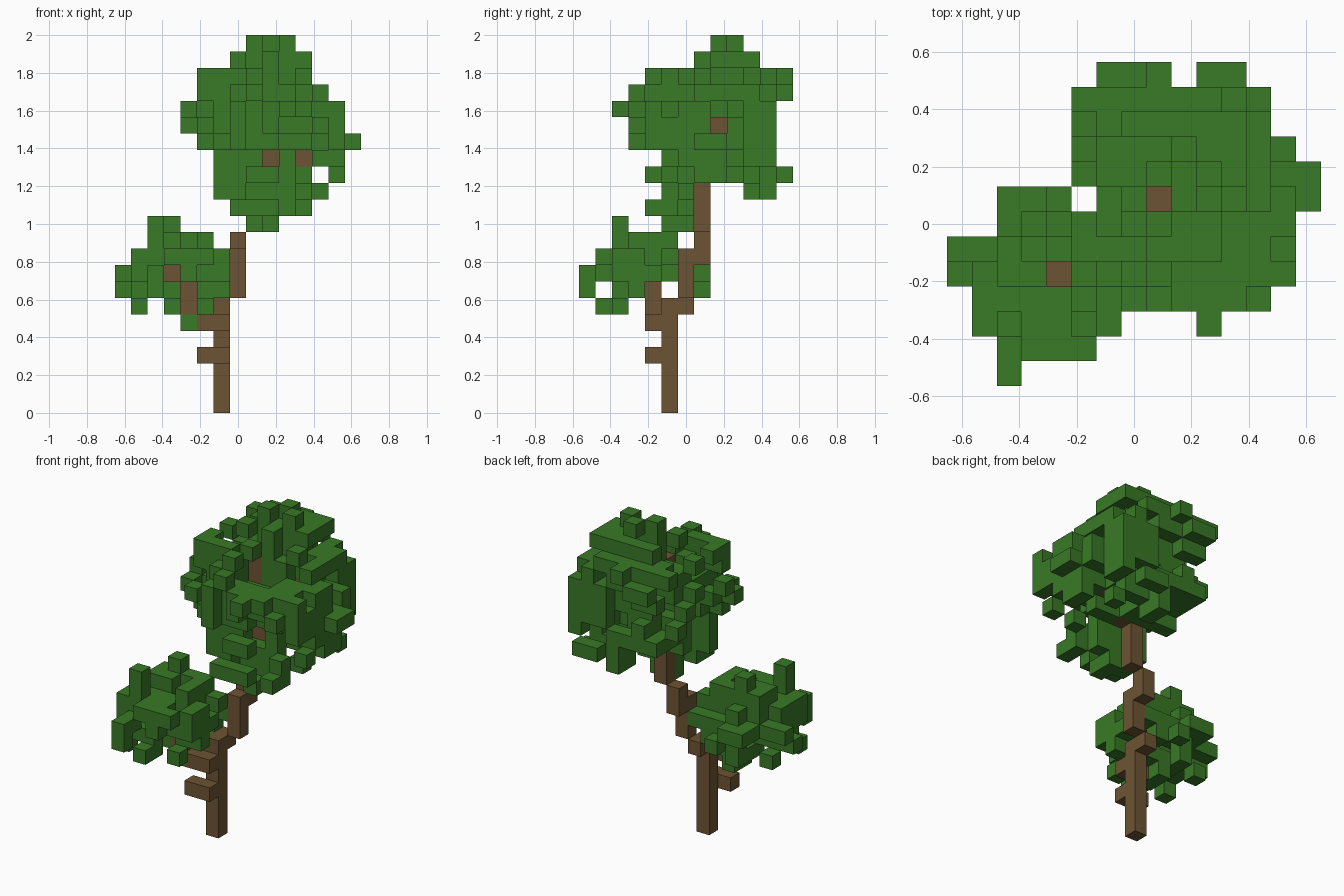
import bpy, bmesh, random
from itertools import product
from mathutils import Vector

cube = bpy.data.objects.get("Cube")
if cube:
    bpy.data.objects.remove(cube, do_unlink=True)

SIZE = 2 / 23                                  # edge of one block
ORIGIN = Vector((-7.5, -6.5, 0)) * SIZE        # corner of block (0, 0, 0)
random.seed(4)


def material(name, color):
    mat = bpy.data.materials.new(name)
    mat.use_nodes = True
    mat.diffuse_color = color
    mat.node_tree.nodes["Principled BSDF"].inputs["Base Color"].default_value = color
    return mat


def block_object(name, cells, mat):
    """Join blocks into one mesh, keeping only the outer faces."""
    bm = bmesh.new()
    for cell in cells:
        for axis, side in product(range(3), (0, 1)):
            step = [0, 0, 0]
            step[axis] = 2 * side - 1
            if tuple(c + s for c, s in zip(cell, step)) in cells:
                continue
            u, v = (axis + 1) % 3, (axis + 2) % 3
            corners = []
            for a, b in ((0, 0), (1, 0), (1, 1), (0, 1)):
                p = Vector(cell)
                p[axis] += side
                p[u] += a
                p[v] += b
                corners.append(bm.verts.new(ORIGIN + p * SIZE))
            bm.faces.new(corners if side else corners[::-1])
    bmesh.ops.remove_doubles(bm, verts=bm.verts, dist=SIZE / 100)
    mesh = bpy.data.meshes.new(name)
    bm.to_mesh(mesh)
    bm.free()
    mesh.materials.append(mat)
    obj = bpy.data.objects.new(name, mesh)
    bpy.context.collection.objects.link(obj)


def block(*cell):
    return {cell}


def run(start, end):
    """All blocks in the box between two corner blocks."""
    return set(product(*(range(a, b + 1) for a, b in zip(start, end))))


def outline(rows, top):
    """Rows from the top down; letter pairs are the first and last block (a = 0)."""
    filled = set()
    for n, row in enumerate(rows.split()):
        for first, last in zip(row[::2], row[1::2]):
            filled |= {(i - ord("a"), top - n) for i in range(ord(first), ord(last) + 1)}
    return filled


def canopy(front, side, plan, clear, bars):
    """Carve a ragged leaf mass that keeps its three outlines and its long bars."""
    cells = {(x, y, z) for (x, z), (y, w) in product(front, side)
             if z == w and (x, y) in plan} - clear
    low = Vector([min(c[a] for c in cells) for a in range(3)])
    high = Vector([max(c[a] for c in cells) for a in range(3)])
    middle, radius = (low + high) / 2, (high - low) / 2 + Vector((0.5, 0.5, 0.5))

    def distance(c):
        return Vector([(c[a] - middle[a]) / radius[a] for a in range(3)]).length

    def shadows(c):
        return ((0, c[1], c[2]), (1, c[0], c[2]), (2, c[0], c[1]))

    count = {}
    for c in cells:
        for s in shadows(c):
            count[s] = count.get(s, 0) + 1
    # Short bars of two blocks share their chance of being cut away
    chance = {}
    for c in sorted(cells - bars, key=lambda c: (-distance(c), c)):
        d = distance(c)
        axis = (c[0] // 2 + c[1] // 2 + c[2] // 2) % 3
        key = (axis,) + tuple(v // 2 if a == axis else v for a, v in enumerate(c))
        luck = chance.setdefault(key, random.random())
        limit = 0.95 if d > 1 else 0.5 if d > 0.7 else 0.2
        if luck < limit and all(count[s] > 1 for s in shadows(c)):
            cells.remove(c)
            for s in shadows(c):
                count[s] -= 1
    return cells


bark = material("bark brown", (0.152, 0.088, 0.033, 1))
leaf = material("leaf green", (0.04, 0.192, 0.02, 1))

# Stepped trunk
trunk = (run((6, 5, 0), (6, 5, 6)) | block(6, 6, 6)
         | run((7, 6, 7), (7, 6, 9)) | run((7, 7, 9), (7, 7, 10))
         | run((8, 7, 11), (8, 7, 19)))
block_object("trunk", trunk, bark)

# Branches
stub = run((5, 4, 3), (6, 4, 3))
lower = run((5, 4, 5), (6, 4, 5)) | run((4, 4, 6), (4, 4, 8)) | block(3, 4, 8)
upper = (run((9, 7, 14), (9, 7, 15)) | run((10, 7, 15), (11, 7, 15))
         | block(11, 8, 15) | run((9, 8, 17), (12, 8, 17)))
block_object("stub_branch", stub, bark)
block_object("lower_branch", lower, bark)
block_object("upper_branches", upper, bark)
wood = trunk | stub | lower | upper

# Openings in the leaves that show the wood
upper_gaps = (run((8, 7, 20), (8, 7, 22)) | run((13, 8, 17), (14, 8, 17))
              | run((9, 0, 15), (9, 6, 15)) | run((11, 0, 15), (11, 6, 15))
              | run((9, 3, 19), (12, 6, 20)) | run((8, 5, 18), (10, 6, 19))
              | run((9, 5, 14), (9, 6, 14)) | run((10, 4, 14), (11, 5, 15))
              | run((4, 8, 13), (8, 12, 13)) | run((4, 9, 14), (7, 12, 14))
              | run((10, 8, 13), (12, 9, 14)) | run((9, 9, 15), (10, 10, 16))
              | run((10, 12, 15), (11, 12, 20)))
lower_gaps = (run((3, 0, 8), (3, 3, 8)) | run((4, 0, 6), (4, 3, 7))
              | run((5, 4, 6), (6, 4, 7)) | run((4, 4, 9), (4, 4, 11))
              | block(2, 5, 11) | block(3, 2, 11))

# Leaf bars that stand out, or that cover the wood on one side
upper_bars = (run((7, 10, 21), (11, 10, 21)) | run((5, 11, 20), (10, 11, 20))
              | run((5, 5, 20), (7, 5, 20)) | run((10, 12, 14), (11, 12, 14))
              | run((8, 8, 14), (9, 8, 14)) | block(13, 7, 14)
              | block(9, 4, 14) | block(10, 6, 15))
lower_bars = run((3, 5, 10), (3, 5, 11)) | run((2, 2, 10), (2, 2, 11))

# Large leaf mass on the trunk top
block_object("upper_canopy", canopy(
    outline("ik hl fl fm en en fo gn glnn gm hl ij", 22),
    outline("ij hk em dm cl dl dl fl em fgkl eg fg", 22),
    outline("gikl fm fm fn fo go en en fn hm kk", 12),
    wood | upper_gaps, upper_bars), leaf)

# Small leaf mass on the lower branch
block_object("lower_canopy", canopy(
    outline("cd cf bg ag ag bbdf ee", 11),
    outline("ccff cf bg ah aacegh bceg ef", 11),
    outline("ce cg ag ag bg bg cf cc", 7),
    wood | lower_gaps, lower_bars), leaf)
